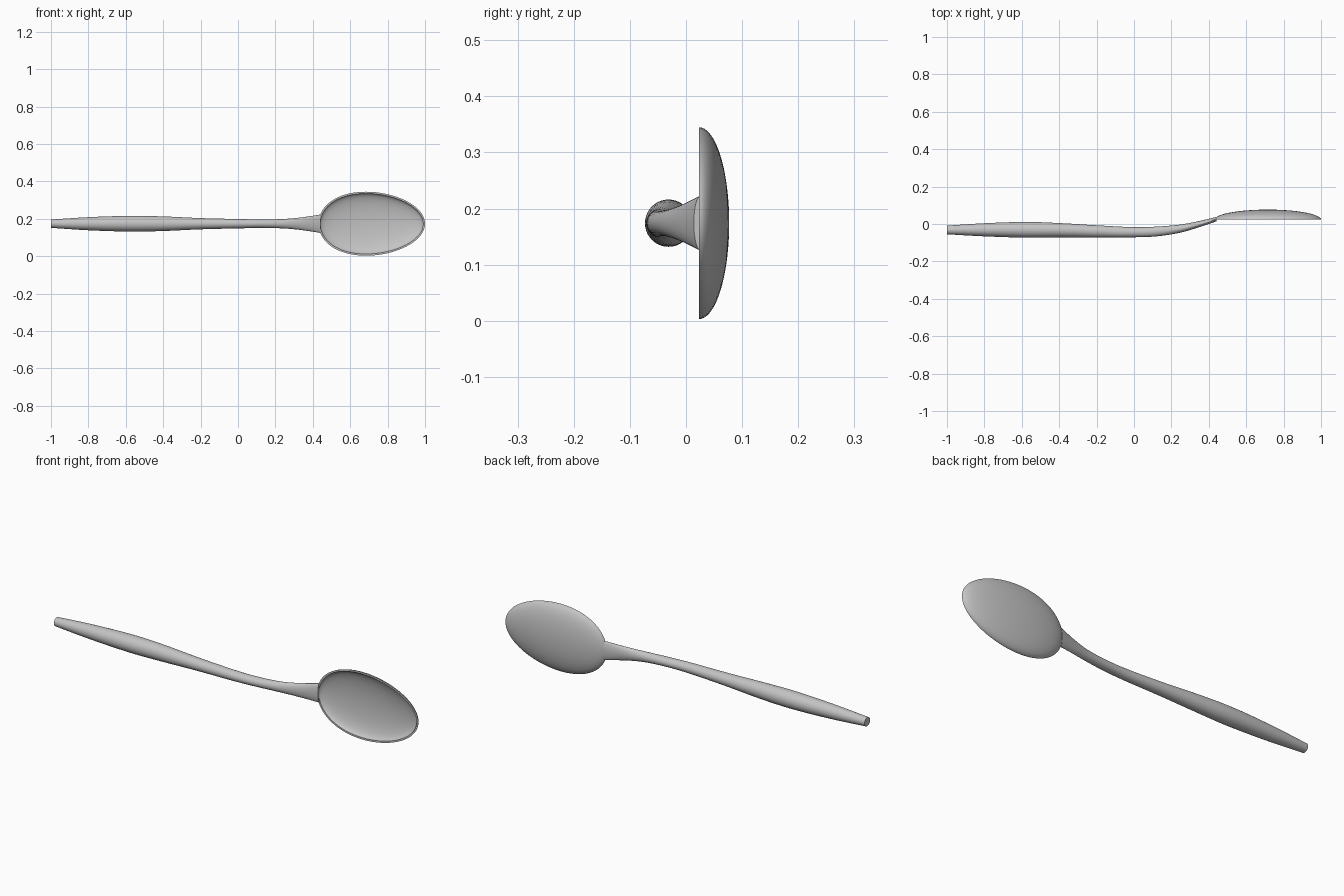
import bpy, bmesh, math

cube = bpy.data.objects.get("Cube")
if cube:
    bpy.data.objects.remove(cube, do_unlink=True)

MID_Z = 0.174   # height of the spoon's long axis
RIM_Y = 0.023   # plane of the bowl's rim

metal = bpy.data.materials.new("brushed_grey")
metal.use_nodes = True
grey = (0.55, 0.55, 0.55, 1)
metal.diffuse_color = grey
metal.node_tree.nodes["Principled BSDF"].inputs["Base Color"].default_value = grey


def loft(name, rings, cap_start=True, cap_end=True):
    """Skin a list of closed point rings into one smooth object."""
    bm = bmesh.new()
    loops = [[bm.verts.new(p) for p in ring] for ring in rings]
    for a, b in zip(loops, loops[1:]):
        n = len(a)
        for i in range(n):
            j = (i + 1) % n
            bm.faces.new((a[i], a[j], b[j], b[i]))
    if cap_start:
        bm.faces.new(loops[0])
    if cap_end:
        bm.faces.new(loops[-1])
    bmesh.ops.recalc_face_normals(bm, faces=bm.faces)
    mesh = bpy.data.meshes.new(name)
    bm.to_mesh(mesh)
    bm.free()
    mesh.materials.append(metal)
    obj = bpy.data.objects.new(name, mesh)
    bpy.context.collection.objects.link(obj)
    bpy.ops.object.select_all(action="DESELECT")
    obj.select_set(True)
    bpy.context.view_layer.objects.active = obj
    bpy.ops.object.shade_smooth_by_angle(angle=math.radians(40))
    return obj


def spline(points, steps):
    """Catmull-Rom interpolation through tuples."""
    pts = [points[0]] + points + [points[-1]]
    out = []
    for p, q, r, s in zip(pts, pts[1:], pts[2:], pts[3:]):
        for k in range(steps):
            t = k / steps
            out.append([0.5 * (2 * b + (c - a) * t + (2 * a - 5 * b + 4 * c - d) * t * t
                               + (3 * b - a - 3 * c + d) * t ** 3)
                        for a, b, c, d in zip(p, q, r, s)])
    return out + [list(points[-1])]


# Handle: x, centre y, half depth, half height; flares flat into the bowl
stations = [
    (-1.0, -0.032, 0.023, 0.022), (-0.8, -0.031, 0.035, 0.035),
    (-0.58, -0.031, 0.042, 0.042), (-0.4, -0.033, 0.038, 0.039),
    (-0.2, -0.039, 0.032, 0.030), (0.0, -0.044, 0.027, 0.025),
    (0.12, -0.040, 0.026, 0.023), (0.24, -0.026, 0.022, 0.025),
    (0.34, -0.003, 0.017, 0.034), (0.44, 0.026, 0.012, 0.049),
]
SIDES = 40
handle_rings = []
for x, y, ry, rz in spline(stations, 6):
    angles = [2 * math.pi * i / SIDES for i in range(SIDES)]
    handle_rings.append([(x, y + ry * math.cos(a), MID_Z + rz * math.sin(a)) for a in angles])
loft("handle", handle_rings)


# Bowl: egg-shaped shell, outer skin then rim then inner skin
def bowl_ring(phi, wall):
    r, ring = math.cos(phi), []
    for i in range(72):
        a = 2 * math.pi * i / 72
        x = 0.715 + (0.285 - wall) * r * math.cos(a) - 0.03 * (r * math.sin(a)) ** 2
        z = MID_Z + (0.171 - wall) * r * math.sin(a)
        ring.append((x, RIM_Y + (0.054 - wall) * math.sin(phi), z))
    return ring


LEVELS = 18
phis = [math.pi / 2 * i / LEVELS for i in range(LEVELS)] + [math.pi / 2 * 0.985]
outer = [bowl_ring(p, 0) for p in reversed(phis)]
inner = [bowl_ring(p, 0.009) for p in phis]
loft("bowl", outer + inner)
